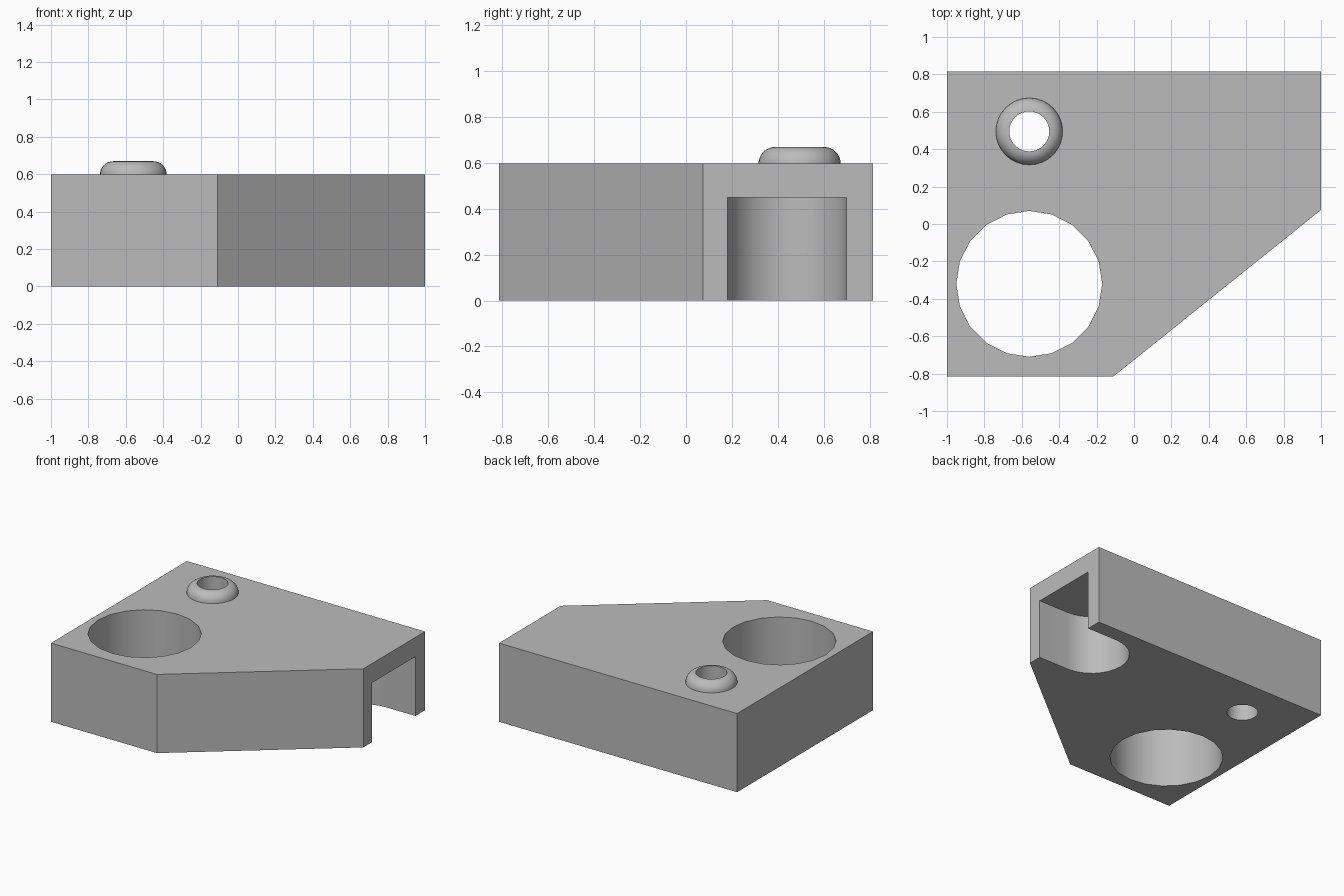
import bpy, bmesh
from math import sin, cos, pi

if "Cube" in bpy.data.objects:
    bpy.data.objects.remove(bpy.data.objects["Cube"], do_unlink=True)

grey = bpy.data.materials.new("plain grey")
grey.use_nodes = True
grey.diffuse_color = (0.5, 0.5, 0.5, 1)
grey.node_tree.nodes["Principled BSDF"].inputs["Base Color"].default_value = grey.diffuse_color

THICK = 0.597
BORE_X = -0.56
BOSS_Y = 0.495
BORE_R = 0.107
FILLET = 0.072


def arc(cx, cy, r, start, end, steps):
    """Points along a circular arc, both ends included."""
    angles = [start + (end - start) * i / steps for i in range(steps + 1)]
    return [(cx + r * cos(a), cy + r * sin(a)) for a in angles]


def add_object(name, bm):
    bmesh.ops.recalc_face_normals(bm, faces=bm.faces)
    mesh = bpy.data.meshes.new(name)
    bm.to_mesh(mesh)
    bm.free()
    mesh.materials.append(grey)
    obj = bpy.data.objects.new(name, mesh)
    bpy.context.collection.objects.link(obj)
    return obj


def prism(name, outline, z0, z1):
    """Extrude a flat outline from z0 up to z1."""
    bm = bmesh.new()
    face = bm.faces.new([bm.verts.new((x, y, z0)) for x, y in outline])
    top = bmesh.ops.extrude_face_region(bm, geom=[face])["geom"]
    bmesh.ops.translate(bm, vec=(0, 0, z1 - z0),
                        verts=[v for v in top if isinstance(v, bmesh.types.BMVert)])
    return add_object(name, bm)


def activate(obj):
    bpy.ops.object.select_all(action="DESELECT")
    obj.select_set(True)
    bpy.context.view_layer.objects.active = obj


def cut(obj, cutter):
    """Subtract a cutter, then discard it."""
    cutter.hide_render = True
    mod = obj.modifiers.new("cut", "BOOLEAN")
    mod.operation = "DIFFERENCE"
    mod.solver = "EXACT"
    mod.object = cutter
    activate(obj)
    bpy.ops.object.modifier_apply(modifier=mod.name)
    bpy.data.objects.remove(cutter, do_unlink=True)


def smooth(obj):
    activate(obj)
    bpy.ops.object.shade_smooth_by_angle(angle=pi / 6)


# Plate with one chamfered corner
plate = prism("plate", [(-1, -0.815), (-0.11, -0.815), (1, 0.075), (1, 0.815), (-1, 0.815)], 0, THICK)

# Large and small through holes
cut(plate, prism("large_hole_cutter", arc(BORE_X, -0.32, 0.39, 0, 2 * pi, 20)[:-1], -0.1, 1))
cut(plate, prism("small_hole_cutter", arc(BORE_X, BOSS_Y, BORE_R, 0, 2 * pi, 32)[:-1], -0.1, 1))

# Round-ended pocket, open to the side and underneath
slot = arc(0.75, 0.44, 0.26, pi / 2, 3 * pi / 2, 16) + [(1.1, 0.18), (1.1, 0.70)]
cut(plate, prism("slot_cutter", slot, -0.1, 0.45))
smooth(plate)

# Rounded ring boss around the small hole
bm = bmesh.new()
section = [(BORE_R, THICK)] + arc(BORE_R, THICK, FILLET, pi / 2, 0, 8)
verts = [bm.verts.new((r, 0, z)) for r, z in section]
edges = [bm.edges.new(pair) for pair in zip(verts, verts[1:])]
bmesh.ops.spin(bm, geom=verts + edges, cent=(0, 0, 0), axis=(0, 0, 1),
               angle=2 * pi, steps=32, use_merge=True)
bmesh.ops.remove_doubles(bm, verts=bm.verts, dist=0.0001)
bmesh.ops.translate(bm, verts=bm.verts, vec=(BORE_X, BOSS_Y, 0))
smooth(add_object("ring_boss", bm))
